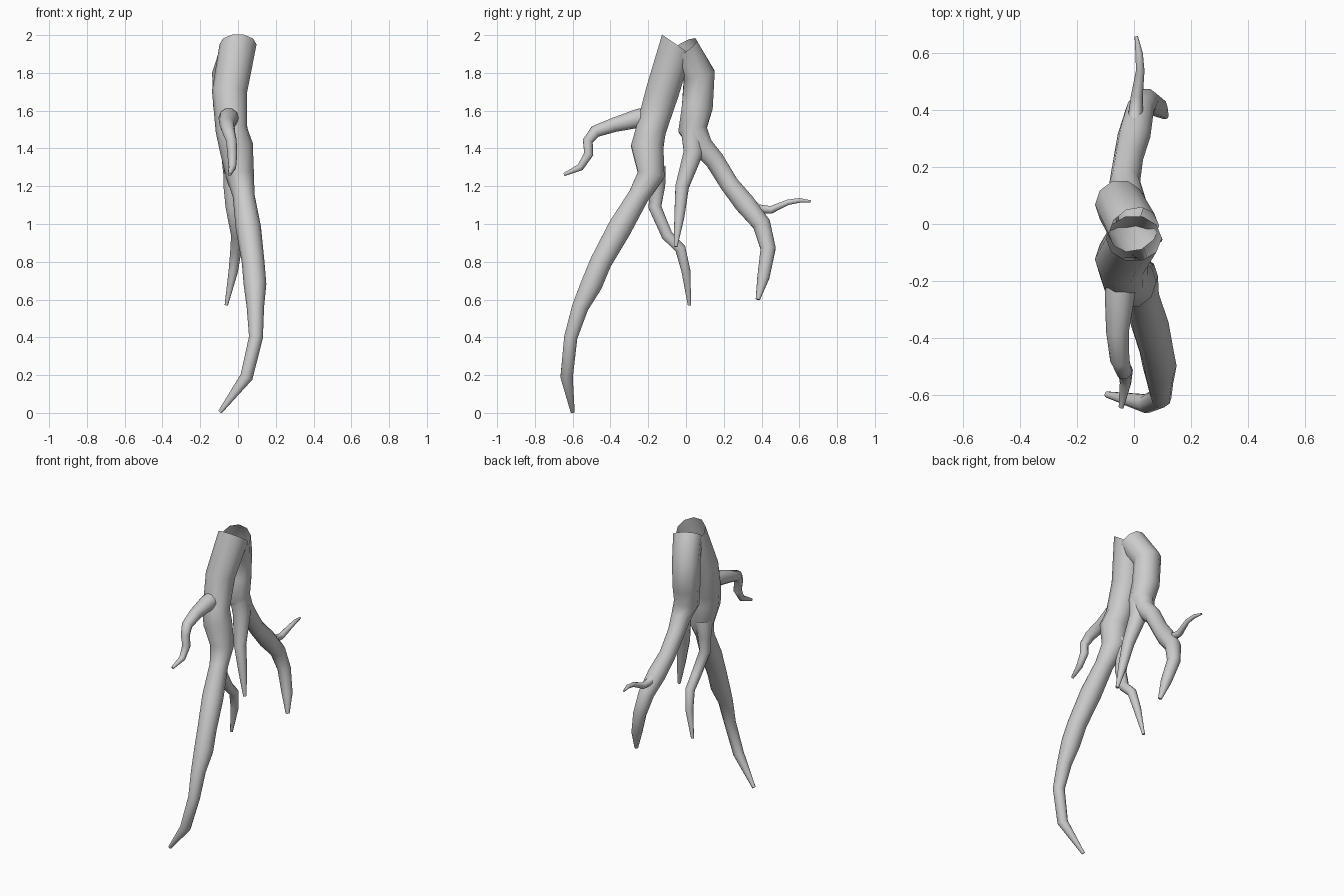
import bpy, bmesh, math
from mathutils import Vector

if "Cube" in bpy.data.objects:
    bpy.data.objects.remove(bpy.data.objects["Cube"])

SIDES = 10
grey = bpy.data.materials.new("pale_grey_bark")
grey.use_nodes = True
color = (0.6, 0.6, 0.6, 1)
grey.diffuse_color = color
grey.node_tree.nodes["Principled BSDF"].inputs["Base Color"].default_value = color


def root(name, path, rim=None):
    """Tapering tube along (x, y, z, radius) points: open start, closed tip."""
    pts = [Vector(p[:3]) for p in path]
    dirs = [(b - a).normalized() for a, b in zip(pts, pts[1:])]
    bm = bmesh.new()
    rings = []
    for i, p in enumerate(pts):
        t = (dirs[max(i - 1, 0)] + dirs[min(i, len(dirs) - 1)]).normalized()
        if i == 0 and rim:
            t = Vector(rim).normalized()
        # the sideways axis stays near x, so rings never twist
        u = (Vector((1, 0, 0)) - t * t.x).normalized()
        v = t.cross(u)
        ring = []
        for k in range(SIDES):
            a = math.tau * k / SIDES
            ring.append(bm.verts.new(p + path[i][3] * (u * math.cos(a) + v * math.sin(a))))
        rings.append(ring)
    for r, s in zip(rings, rings[1:]):
        for k in range(SIDES):
            n = (k + 1) % SIDES
            bm.faces.new((r[k], s[k], s[n], r[n]))
    bm.faces.new(rings[-1])
    bmesh.ops.recalc_face_normals(bm, faces=bm.faces)
    mesh = bpy.data.meshes.new(name)
    bm.to_mesh(mesh)
    bm.free()
    mesh.materials.append(grey)
    obj = bpy.data.objects.new(name, mesh)
    bpy.context.collection.objects.link(obj)
    bpy.ops.object.select_all(action='DESELECT')
    obj.select_set(True)
    bpy.context.view_layer.objects.active = obj
    bpy.ops.object.shade_smooth_by_angle(angle=math.radians(50))


# Front trunk running into the longest root
root("front_trunk", [
    (0, -.05, 1.95, .098), (-.045, -.125, 1.7, .093), (-.035, -.185, 1.5, .084),
    (-.01, -.205, 1.41, .09), (.01, -.185, 1.26, .075), (.03, -.25, 1.15, .058),
    (.055, -.35, .98, .067), (.08, -.45, .8, .06), (.09, -.5, .68, .06),
    (.092, -.56, .56, .046), (.095, -.61, .4, .037), (.045, -.632, .19, .034),
    (-.095, -.6, .005, .011)], rim=(0, -.55, -.8))

# Rear trunk running into the back root
root("rear_trunk", [
    (0, -.02, 1.93, .092), (-.05, .07, 1.79, .088), (-.045, .06, 1.62, .086),
    (-.03, .035, 1.5, .08), (-.02, .085, 1.41, .062), (-.032, .15, 1.34, .054),
    (-.02, .23, 1.21, .052), (0, .31, 1.11, .058), (.02, .4, 1.0, .05),
    (.045, .435, .87, .042), (.085, .41, .72, .034), (.11, .38, .6, .012)])

# Side branches and hanging strands
root("front_branch", [
    (-.045, -.18, 1.57, .05), (-.05, -.25, 1.56, .053), (-.058, -.38, 1.525, .04),
    (-.05, -.48, 1.49, .034), (-.035, -.52, 1.44, .028), (-.03, -.515, 1.37, .026),
    (-.03, -.56, 1.3, .02), (-.045, -.645, 1.262, .009)])
root("rear_branch", [
    (0, .31, 1.13, .035), (.005, .38, 1.08, .026), (.01, .45, 1.075, .021),
    (.022, .54, 1.115, .015), (.018, .6, 1.125, .013), (.008, .66, 1.12, .006)])
root("front_strand", [
    (-.02, -.16, 1.3, .055), (-.035, -.15, 1.2, .042), (-.03, -.165, 1.09, .036),
    (-.005, -.1, .94, .032), (-.01, -.03, .87, .03), (-.025, 0, .75, .025),
    (-.062, .018, .57, .009)])
root("rear_strand", [
    (-.01, .03, 1.5, .06), (0, .04, 1.38, .055), (.03, -.02, 1.2, .038),
    (.06, -.035, 1.04, .028), (.09, -.055, .88, .01)])
